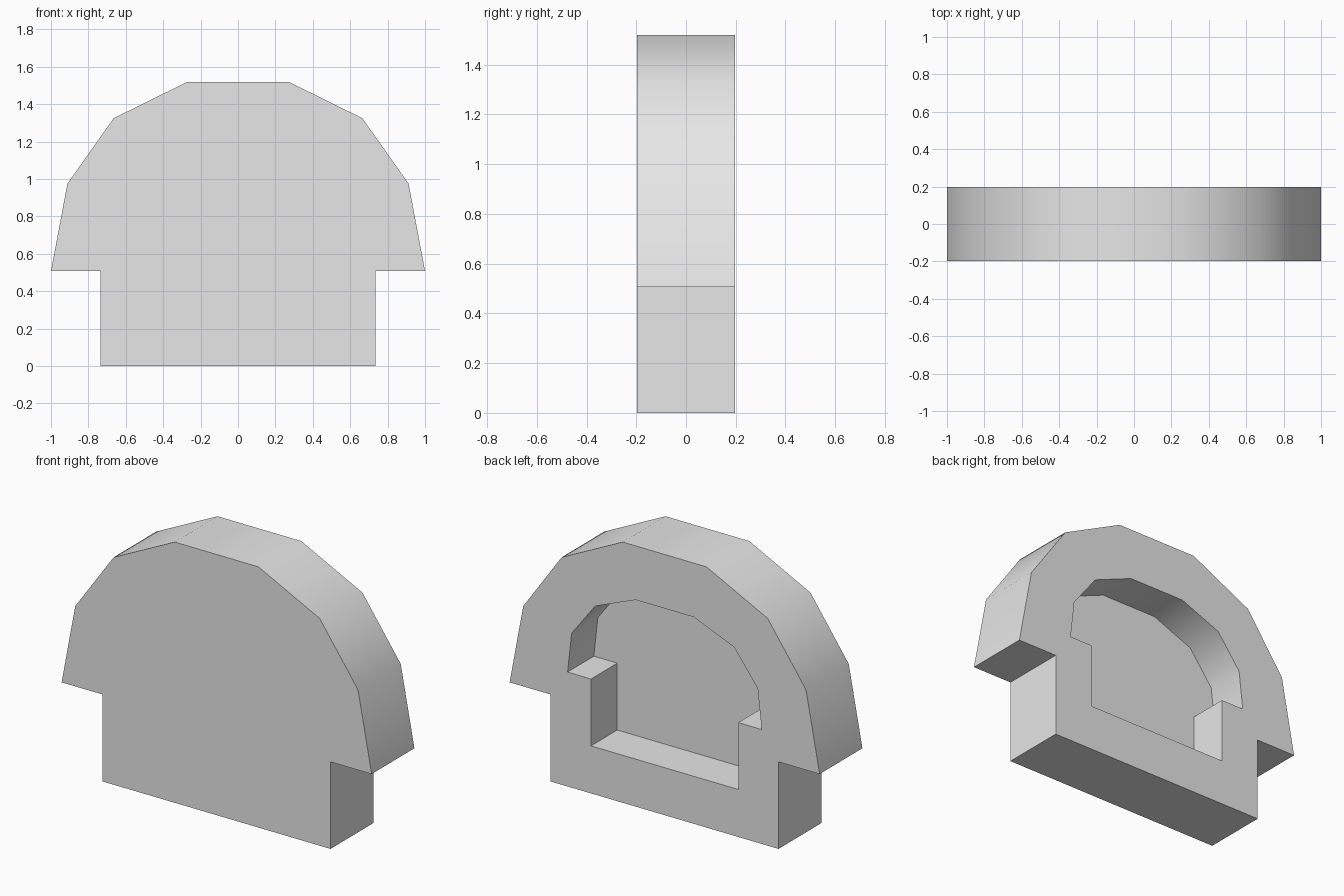
import bpy
import bmesh
import math

cube = bpy.data.objects.get("Cube")
if cube:
    bpy.data.objects.remove(cube, do_unlink=True)

# Single grey material
grey = bpy.data.materials.new("light_grey")
grey.use_nodes = True
colour = (0.8, 0.8, 0.8, 1.0)
grey.diffuse_color = colour
grey.node_tree.nodes["Principled BSDF"].inputs["Base Color"].default_value = colour

# Half profiles (x, z), from the base corner up to the crown
OUTER = [(0.735, 0.0), (0.735, 0.507), (1.0, 0.507),
         (0.912, 0.975), (0.665, 1.325), (0.27, 1.52)]
INNER = [(0.475, 0.277), (0.475, 0.667), (0.626, 0.667),
         (0.60, 0.90), (0.447, 1.10), (0.187, 1.205)]
FRONT, BACK, FLOOR = -0.197, 0.197, -0.045


def full_profile(half):
    """Mirror a half profile into a closed outline."""
    return half + [(-x, z) for x, z in reversed(half)]


def add_loop(bm, half, y):
    return [bm.verts.new((x, y, z)) for x, z in full_profile(half)]


def bridge(bm, a, b):
    """Join two matching outlines with a ring of quads."""
    n = len(a)
    for i in range(n):
        j = (i + 1) % n
        bm.faces.new((a[i], a[j], b[j], b[i]))


# Domed block: front cap, outer wall, back rim, recess wall, recess floor
bm = bmesh.new()
loops = [add_loop(bm, OUTER, FRONT), add_loop(bm, OUTER, BACK),
         add_loop(bm, INNER, BACK), add_loop(bm, INNER, FLOOR)]
bm.faces.new(loops[0])
for a, b in zip(loops, loops[1:]):
    bridge(bm, a, b)
bm.faces.new(loops[-1])
bmesh.ops.recalc_face_normals(bm, faces=bm.faces)

mesh = bpy.data.meshes.new("domed_shell")
bm.to_mesh(mesh)
bm.free()
mesh.materials.append(grey)
shell = bpy.data.objects.new("domed_shell", mesh)
bpy.context.collection.objects.link(shell)

# Smooth the arch, keep the rims and steps sharp
bpy.ops.object.select_all(action='DESELECT')
shell.select_set(True)
bpy.context.view_layer.objects.active = shell
bpy.ops.object.shade_smooth_by_angle(angle=math.radians(40))
